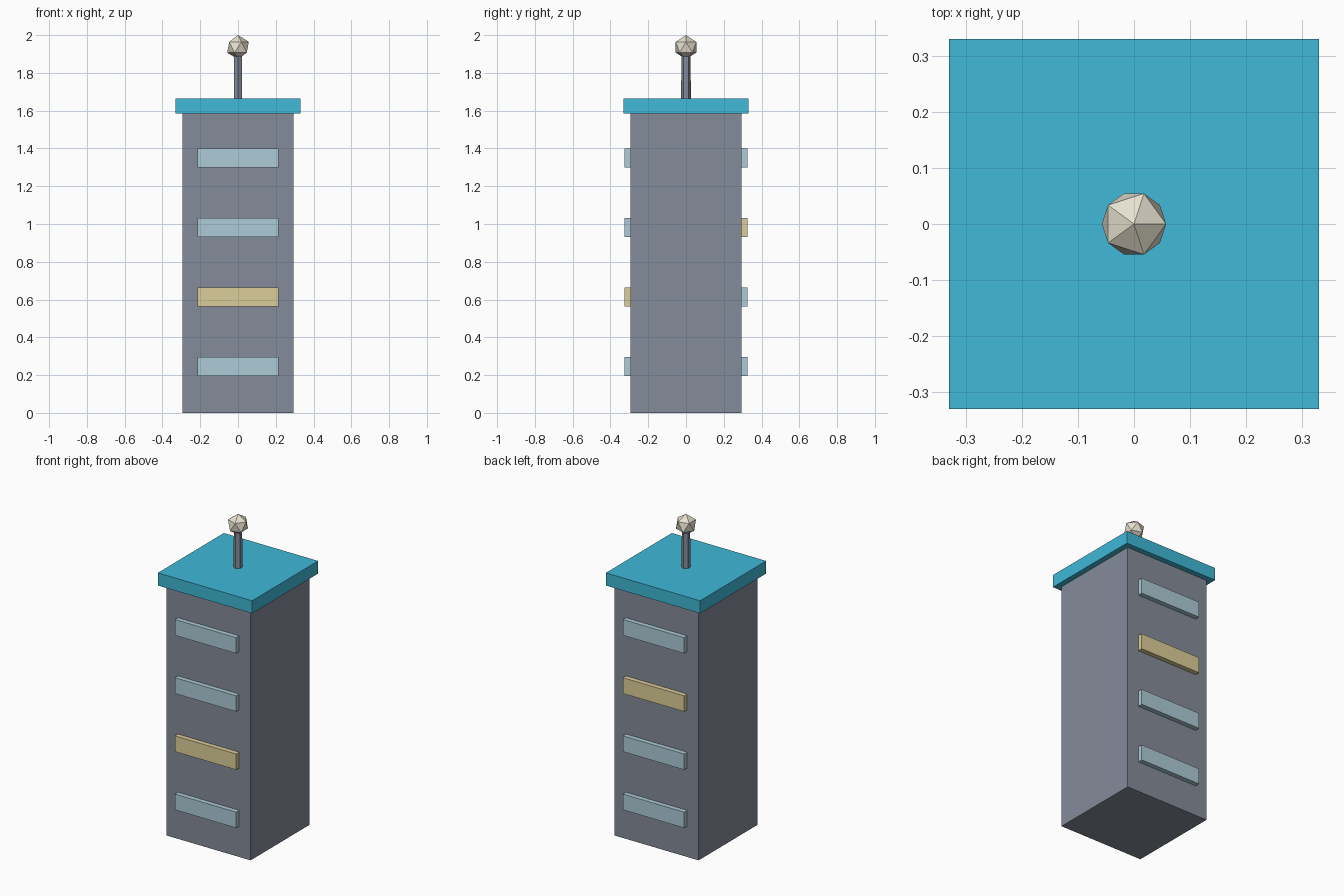
import bpy

if "Cube" in bpy.data.objects:
    bpy.data.objects.remove(bpy.data.objects["Cube"])


def material(name, rgb):
    mat = bpy.data.materials.new(name)
    mat.diffuse_color = (*rgb, 1)
    mat.use_nodes = True
    mat.node_tree.nodes["Principled BSDF"].inputs["Base Color"].default_value = mat.diffuse_color
    return mat


slate = material("slate", (0.23, 0.26, 0.32))
cyan = material("cyan", (0.05, 0.48, 0.68))
pale_glass = material("pale_glass", (0.42, 0.60, 0.67))
lit_glass = material("lit_glass", (0.72, 0.62, 0.32))
cream = material("cream", (0.80, 0.75, 0.62))


def finish(name, mat):
    obj = bpy.context.object
    obj.name = name
    obj.data.materials.append(mat)
    return obj


def box(name, low, high, mat):
    centre = [(a + b) / 2 for a, b in zip(low, high)]
    bpy.ops.mesh.primitive_cube_add(size=1, location=centre)
    obj = finish(name, mat)
    obj.scale = [b - a for a, b in zip(low, high)]
    bpy.ops.object.transform_apply(location=False, rotation=False, scale=True)
    return obj


# Tower body and overhanging roof slab
box("tower_body", (-0.295, -0.295, 0), (0.295, 0.295, 1.585), slate)
box("roof_slab", (-0.33, -0.33, 1.585), (0.33, 0.33, 1.665), cyan)

# Window bands on front and back; one lit band on each side
for side, sign, lit in (("front", -1, 1), ("back", 1, 2)):
    for i in range(4):
        z = 0.245 + 0.368 * i
        y0, y1 = sorted((sign * 0.27, sign * 0.325))
        box(f"{side}_window_{i + 1}", (-0.215, y0, z - 0.05), (0.215, y1, z + 0.05),
            lit_glass if i == lit else pale_glass)

# Roof mast with a faceted ball on top
bpy.ops.mesh.primitive_cone_add(vertices=6, radius1=0.026, radius2=0.024,
                                depth=0.255, location=(0, 0, 1.7775))
finish("mast", slate)
bpy.ops.mesh.primitive_ico_sphere_add(subdivisions=1, radius=0.064, location=(0, 0, 1.936))
finish("mast_ball", cream)
